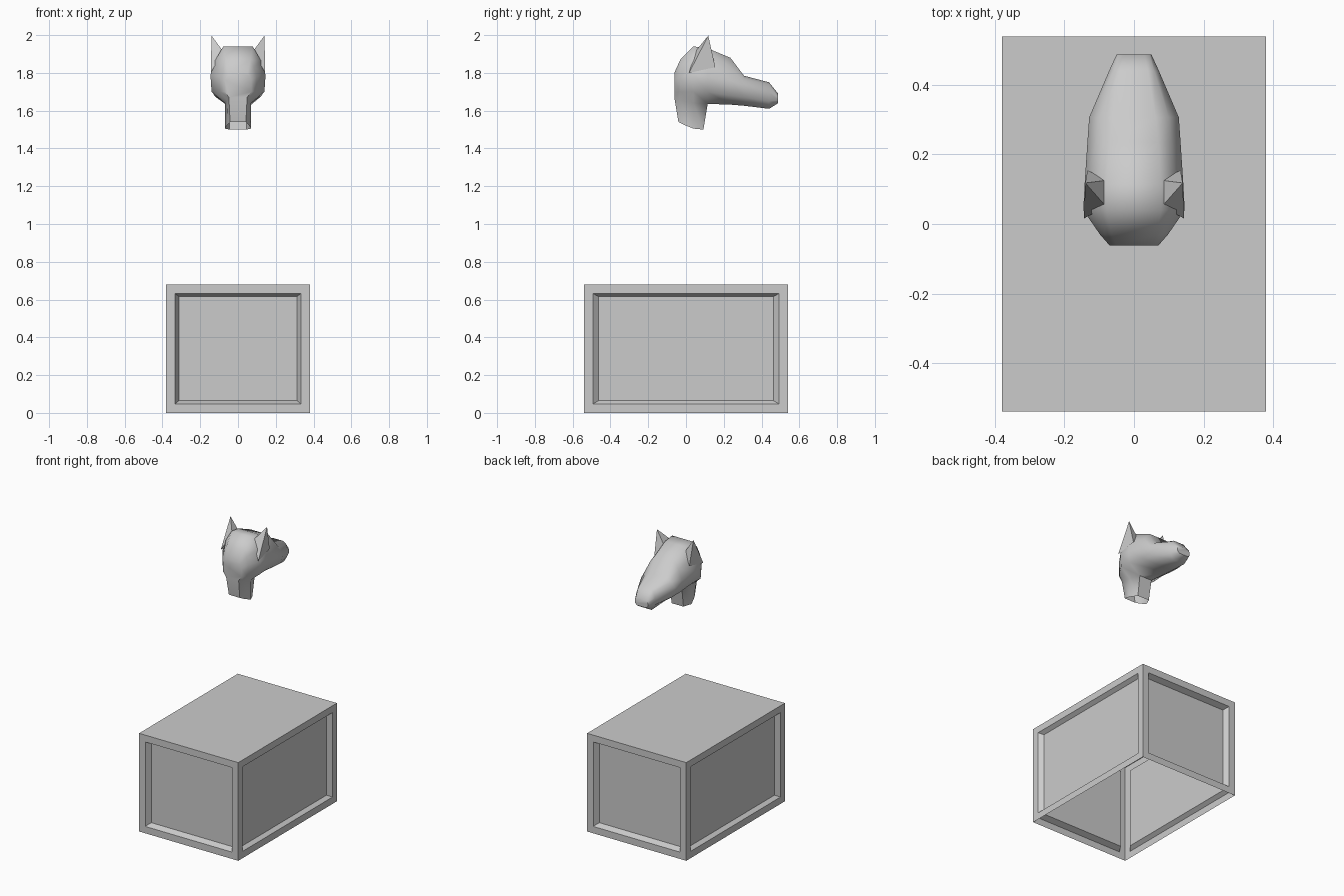
import bpy, bmesh
from mathutils import Vector
from math import radians

if "Cube" in bpy.data.objects:
    bpy.data.objects.remove(bpy.data.objects["Cube"])


def finish(bm, name, smooth=None):
    bmesh.ops.recalc_face_normals(bm, faces=bm.faces)
    me = bpy.data.meshes.new(name)
    bm.to_mesh(me)
    bm.free()
    ob = bpy.data.objects.new(name, me)
    bpy.context.collection.objects.link(ob)
    if smooth:
        bpy.ops.object.select_all(action='DESELECT')
        bpy.context.view_layer.objects.active = ob
        ob.select_set(True)
        bpy.ops.object.shade_smooth_by_angle(angle=radians(smooth))
    return ob


# Pedestal: thin open-bottomed box with a recessed panel in each wall
bm = bmesh.new()
bmesh.ops.create_cube(bm, size=1)
for v in bm.verts:
    v.co = Vector((v.co.x * .76, v.co.y * 1.08, (v.co.z + .5) * .68))
bm.normal_update()
bmesh.ops.delete(bm, geom=[f for f in bm.faces if f.normal.z < -.5], context='FACES_ONLY')
walls = [f for f in bm.faces if abs(f.normal.z) < .5]
bmesh.ops.inset_individual(bm, faces=walls, thickness=.067)
for f in walls:
    f.normal_update()
    n, c = f.normal.copy(), f.calc_center_median()
    panel = bmesh.ops.extrude_discrete_faces(bm, faces=[f])['faces'][0]
    depth = .026 if abs(n.x) > .5 else .037
    for v in panel.verts:
        v.co = c + (v.co - c) * .94 - n * depth
finish(bm, "pedestal")

# Head: half cross-sections (x, z) from crown to underside, at each y
sections = [
    (-.062, [(.050, 1.80), (.062, 1.785), (.070, 1.76), (.070, 1.70), (.048, 1.67)]),
    (-.030, [(.065, 1.87), (.085, 1.83), (.098, 1.78), (.095, 1.70), (.058, 1.655)]),
    (.040, [(.078, 1.94), (.122, 1.865), (.146, 1.79), (.140, 1.70), (.070, 1.64)]),
    (.115, [(.078, 1.93), (.122, 1.86), (.142, 1.78), (.135, 1.70), (.048, 1.636)]),
    (.235, [(.070, 1.88), (.108, 1.83), (.134, 1.76), (.125, 1.68), (.055, 1.632)]),
    (.307, [(.062, 1.785), (.100, 1.77), (.129, 1.735), (.115, 1.67), (.055, 1.626)]),
    (.440, [(.040, 1.750), (.058, 1.738), (.072, 1.70), (.068, 1.65), (.045, 1.610)]),
    (.488, [(.030, 1.690), (.045, 1.685), (.050, 1.67), (.050, 1.655), (.035, 1.640)]),
]
bm = bmesh.new()
rings = []
for y, half in sections:
    pts = half + [(-x, z) for x, z in reversed(half)]
    rings.append([bm.verts.new((x, y, z)) for x, z in pts])
for i, (a, b) in enumerate(zip(rings, rings[1:])):
    for j in range(10):
        if not (j == 4 and i < 3):       # underside left open for the neck
            k = (j + 1) % 10
            bm.faces.new((a[j], a[k], b[k], b[j]))
bm.faces.new(rings[0])
bm.faces.new(rings[-1])

# Neck: short open tube continuing from the opening under the skull
lower = [(.042, -.040, 1.54), (.056, -.010, 1.525), (.070, .040, 1.505), (.045, .092, 1.50)]
top = [r[4] for r in rings[:4]] + [r[5] for r in reversed(rings[:4])]
bottom = [bm.verts.new(p) for p in lower]
bottom += [bm.verts.new((-x, y, z)) for x, y, z in reversed(lower)]
for j in range(8):
    k = (j + 1) % 8
    bm.faces.new((top[j], top[k], bottom[k], bottom[j]))
finish(bm, "head_and_neck", 55)

# Ears: pointed four-sided shells
for side, s in (("left", -1), ("right", 1)):
    bm = bmesh.new()
    tip = bm.verts.new((s * .14, .118, 1.997))
    base = [bm.verts.new((s * x, y, z)) for x, y, z in
            [(.134, .155, 1.83), (.078, .126, 1.90), (.080, .050, 1.915), (.144, .016, 1.80)]]
    for j in range(4):
        bm.faces.new((base[j], base[(j + 1) % 4], tip))
    finish(bm, side + "_ear")
